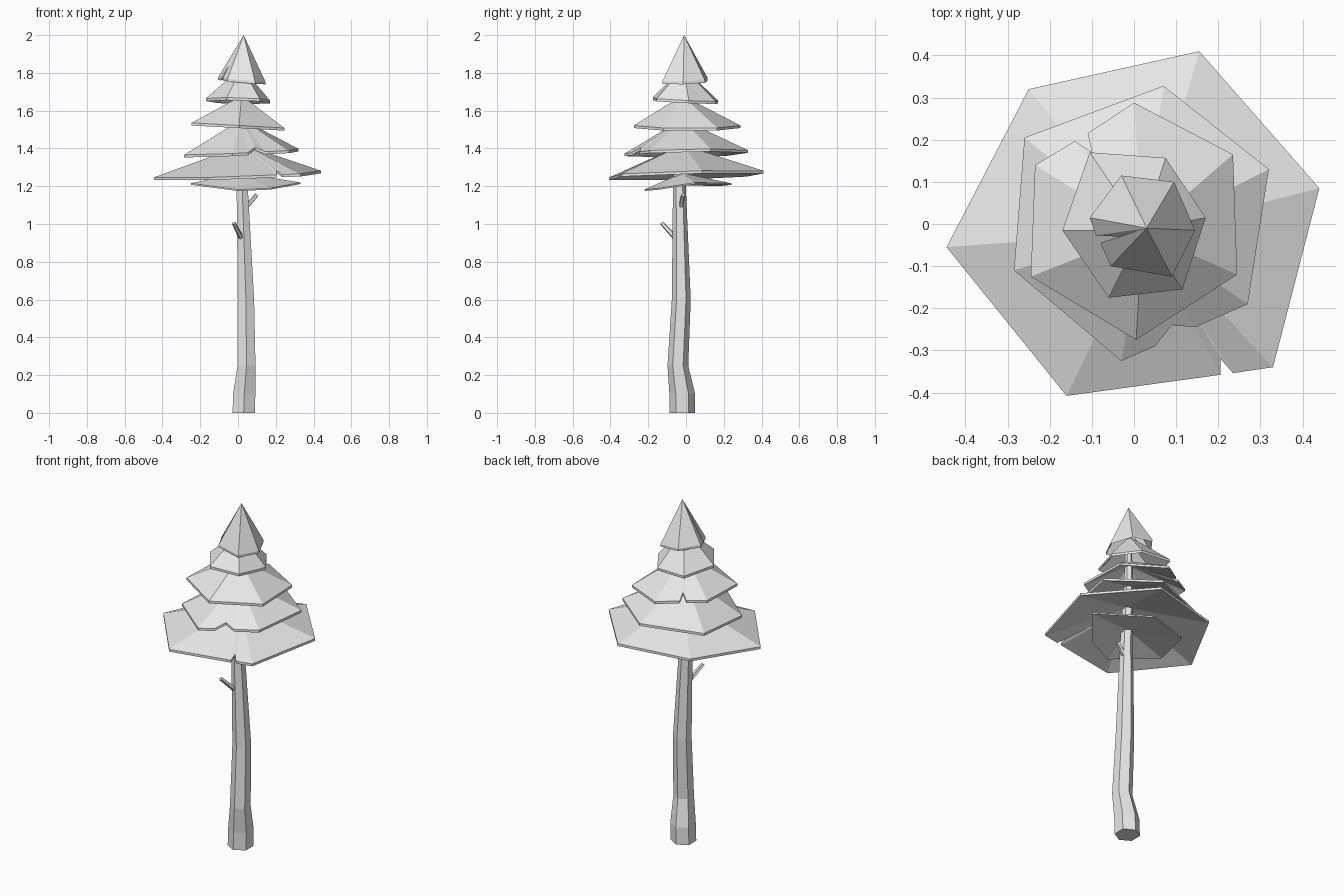
import bpy
import bmesh
from math import radians, cos, sin
from mathutils import Vector

cube = bpy.data.objects.get("Cube")
if cube:
    bpy.data.objects.remove(cube, do_unlink=True)

# Single flat material
grey = bpy.data.materials.new("plain_grey")
grey.use_nodes = True
grey.diffuse_color = (0.8, 0.8, 0.8, 1)
grey.node_tree.nodes["Principled BSDF"].inputs["Base Color"].default_value = (0.8, 0.8, 0.8, 1)


def finish(name, bm):
    """Turn a bmesh into a flat shaded object."""
    bmesh.ops.recalc_face_normals(bm, faces=bm.faces[:])
    mesh = bpy.data.meshes.new(name)
    bm.to_mesh(mesh)
    bm.free()
    mesh.materials.append(grey)
    obj = bpy.data.objects.new(name, mesh)
    bpy.context.scene.collection.objects.link(obj)
    return obj


def bridge(bm, low, high):
    """Join two vertex loops of equal length with quads."""
    count = len(low)
    for i in range(count):
        j = (i + 1) % count
        bm.faces.new((low[i], low[j], high[j], high[i]))


def tube(name, stations, sides=6, axis=Vector((0, 0, 1))):
    """Sweep a polygon through (centre, radius) stations, all facing one axis."""
    turn = Vector((0, 0, 1)).rotation_difference(axis)
    bm = bmesh.new()
    rings = []
    for centre, radius in stations:
        ring = []
        for k in range(sides):
            angle = radians(30 + 360 * k / sides)
            offset = Vector((cos(angle), sin(angle), 0)) * radius
            ring.append(bm.verts.new(Vector(centre) + turn @ offset))
        rings.append(ring)
    for low, high in zip(rings, rings[1:]):
        bridge(bm, low, high)
    bm.faces.new(rings[0])
    bm.faces.new(rings[-1])
    return finish(name, bm)


def canopy(name, apex, base, tilt, rim, thick=0.014):
    """Hollow cone shell with a tilted rim; a third rim value lifts that point."""
    bm = bmesh.new()
    upper, lower = [], []
    for x, y, *lift in rim:
        z = base + tilt[0] * x + tilt[1] * y + sum(lift)
        upper.append(bm.verts.new((x, y, z + thick)))
        lower.append(bm.verts.new((x, y, z)))
    top = bm.verts.new(apex)
    inner = bm.verts.new(Vector(apex) - Vector((0, 0, 2 * thick)))
    bridge(bm, lower, upper)
    for i in range(len(rim)):
        j = (i + 1) % len(rim)
        bm.faces.new((upper[i], upper[j], top))
        bm.faces.new((lower[j], lower[i], inner))
    return finish(name, bm)


# Bent hexagonal trunk running up into the crown
tube("trunk", [
    ((0.03, -0.02, 0), 0.068),
    ((0.033, -0.02, 0.1), 0.068),
    ((0.045, -0.043, 0.25), 0.055),
    ((0.042, -0.025, 0.6), 0.05),
    ((0.022, -0.035, 1.2), 0.034),
    ((0.02, -0.02, 1.55), 0.026),
    ((0.03, -0.01, 1.85), 0.012),
])

# Two broken branch stubs
stubs = {
    "upper_branch_stub": ((0.03, -0.03, 1.075), (0.1, -0.015, 1.155)),
    "lower_branch_stub": ((0.015, -0.06, 0.93), (-0.022, -0.128, 1.005)),
}
for name, (start, end) in stubs.items():
    direction = (Vector(end) - Vector(start)).normalized()
    tube(name, [(start, 0.014), (end, 0.011)], sides=5, axis=direction)

# Foliage tiers from the bottom to the tip
canopy("hanging_foliage", (0.02, -0.02, 1.27), 1.19, (0.01, 0.07), [
    (0.33, 0.05, 0.015), (0.06, 0.24), (-0.19, 0.17), (-0.25, -0.07, 0.025),
    (0, -0.22), (0.17, -0.14)], thick=0.008)

canopy("widest_foliage", (0.03, -0.02, 1.42), 1.25, (0.035, 0.03), [
    (0.44, 0.085), (0.155, 0.41), (-0.25, 0.32), (-0.445, -0.055),
    (-0.16, -0.408), (0.205, -0.358), (0.205, -0.32, 0.02), (0.235, -0.354),
    (0.33, -0.34)])

canopy("second_foliage", (0.02, -0.02, 1.555), 1.367, (0.045, 0.02), [
    (0.32, 0.13), (0.07, 0.328), (-0.26, 0.205), (-0.285, -0.11),
    (-0.03, -0.325), (0.05, -0.29), (0.09, -0.24, 0.025), (0.145, -0.245),
    (0.27, -0.19)])

canopy("third_foliage", (0.02, -0.02, 1.68), 1.508, (-0.055, 0), [
    (0.235, 0.165), (0, 0.288), (-0.11, 0.215), (-0.1, 0.17, 0.03),
    (-0.14, 0.197), (-0.235, 0.14), (-0.245, -0.125), (0.005, -0.275),
    (0.245, -0.12)])

canopy("fourth_foliage", (0.02, -0.015, 1.83), 1.645, (-0.03, -0.05), [
    (0.17, 0.015), (0.075, 0.157), (-0.105, 0.17), (-0.17, -0.015),
    (-0.06, -0.175), (0.115, -0.155)])

canopy("tip_foliage", (0.03, -0.01, 2), 1.753, (-0.09, 0.03), [
    (0.145, -0.015), (0.095, 0.1), (-0.03, 0.115), (-0.105, 0.015),
    (-0.09, -0.027), (-0.035, -0.03, 0.09), (-0.08, -0.045), (-0.055, -0.1),
    (0.09, -0.125)])
